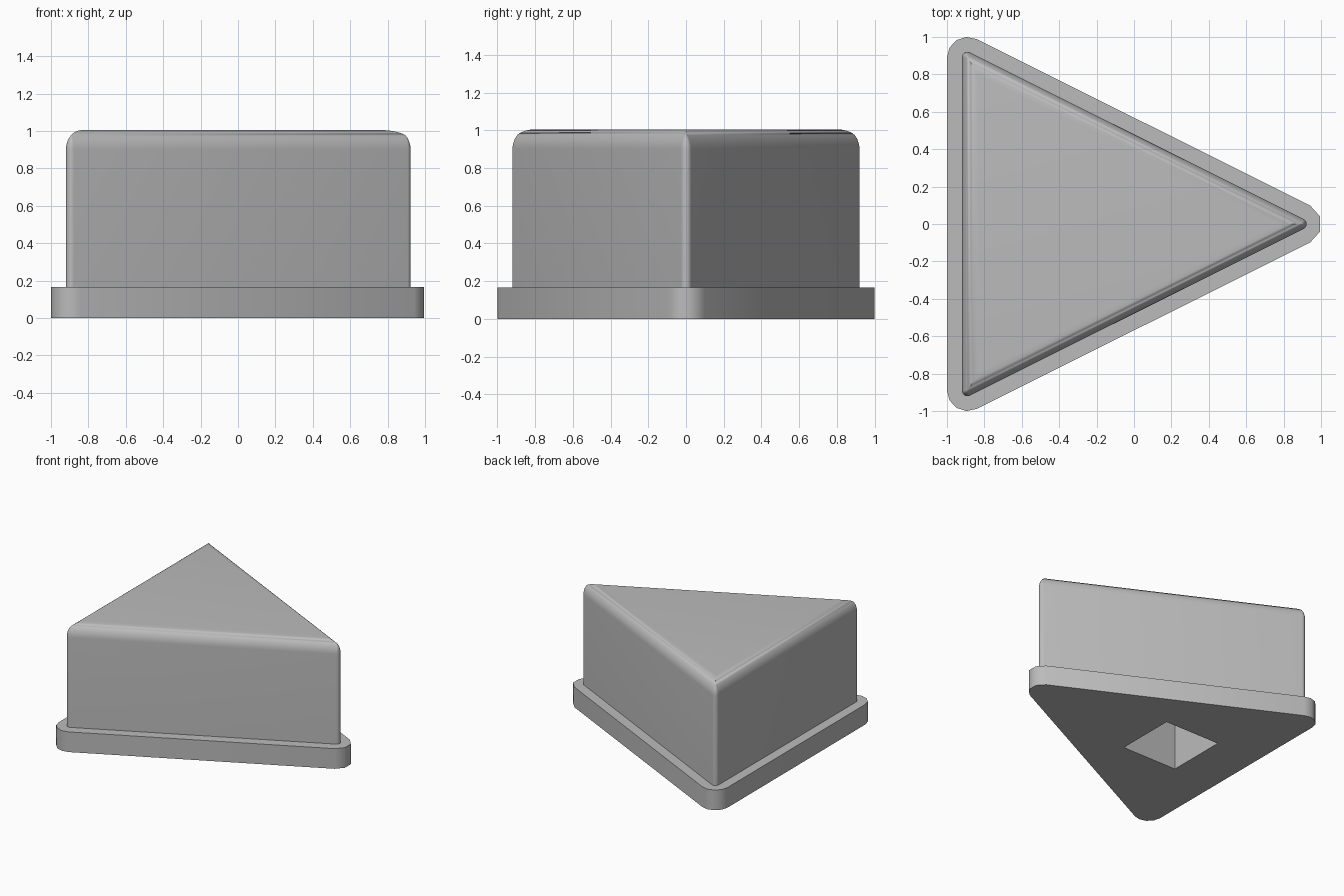
import bpy, bmesh
from math import sin, cos, pi, radians, atan2
from mathutils import Vector

cube = bpy.data.objects.get("Cube")
if cube:
    bpy.data.objects.remove(cube)

grey = bpy.data.materials.new("plain grey")
grey.use_nodes = True
grey.diffuse_color = (0.5, 0.5, 0.5, 1)
grey.node_tree.nodes["Principled BSDF"].inputs["Base Color"].default_value = grey.diffuse_color

# Centres of the three rounded corners, anticlockwise
TIP, BACK, FRONT = Vector((0.893, 0)), Vector((-0.89, 0.89)), Vector((-0.89, -0.89))
CORNERS = [TIP, BACK, FRONT]


def edge_normal(a, b):
    d = (b - a).normalized()
    return Vector((d.y, -d.x))


def outline(offset, segments):
    """Triangle grown by offset with round corners, or shrunk with sharp ones."""
    points = []
    for i, corner in enumerate(CORNERS):
        n1 = edge_normal(CORNERS[i - 1], corner)
        n2 = edge_normal(corner, CORNERS[(i + 1) % 3])
        start = atan2(n1.y, n1.x)
        turn = n1.angle(n2)
        mitre = (n1 + n2) / (1 + n1.dot(n2))
        for k in range(segments[i] + 1):
            a = start + turn * k / segments[i]
            if offset > 0:
                points.append(corner + offset * Vector((cos(a), sin(a))))
            else:
                points.append(corner + offset * mitre)
    return points


def loft(name, profile, segments):
    """Stack outlines given as (offset, height) and cap both ends."""
    bm = bmesh.new()
    rings = [[bm.verts.new((p.x, p.y, z)) for p in outline(off, segments)]
             for off, z in profile]
    for low, high in zip(rings, rings[1:]):
        for i in range(len(low)):
            j = (i + 1) % len(low)
            bm.faces.new((low[i], low[j], high[j], high[i]))
    bm.faces.new(rings[0][::-1])
    bm.faces.new(rings[-1])
    bmesh.ops.remove_doubles(bm, verts=bm.verts, dist=1e-5)
    bmesh.ops.recalc_face_normals(bm, faces=bm.faces)
    mesh = bpy.data.meshes.new(name)
    bm.to_mesh(mesh)
    bm.free()
    mesh.materials.append(grey)
    obj = bpy.data.objects.new(name, mesh)
    bpy.context.collection.objects.link(obj)
    return obj


# Wide foot with faceted corners
base_flange = loft("base_flange", [(0.11, 0), (0.11, 0.165)], (3, 4, 4))

# Tall wedge with a rounded top edge
STEPS = 10
fillet = [(0.03 - 0.085 * (1 - cos(t)), 0.9 + 0.105 * sin(t))
          for t in (pi / 2 * k / STEPS for k in range(STEPS + 1))]
wedge_body = loft("wedge_body", [(0.03, 0.165)] + fillet, (8, 8, 8))

# Square socket cut up from below
bpy.ops.mesh.primitive_cube_add(size=1, location=(-0.36, 0, 0.2))
cutter = bpy.context.object
cutter.name = "socket_cutter"
cutter.scale = (0.5, 0.5, 0.6)
cutter.hide_render = True
cutter.data.materials.append(grey)

for part in (base_flange, wedge_body):
    cut = part.modifiers.new("socket", 'BOOLEAN')
    cut.operation = 'DIFFERENCE'
    cut.solver = 'EXACT'
    cut.object = cutter
    bpy.ops.object.select_all(action='DESELECT')
    part.select_set(True)
    bpy.context.view_layer.objects.active = part
    bpy.ops.object.modifier_apply(modifier=cut.name)
    bpy.ops.object.shade_smooth_by_angle(angle=radians(45))

bpy.data.objects.remove(cutter)
